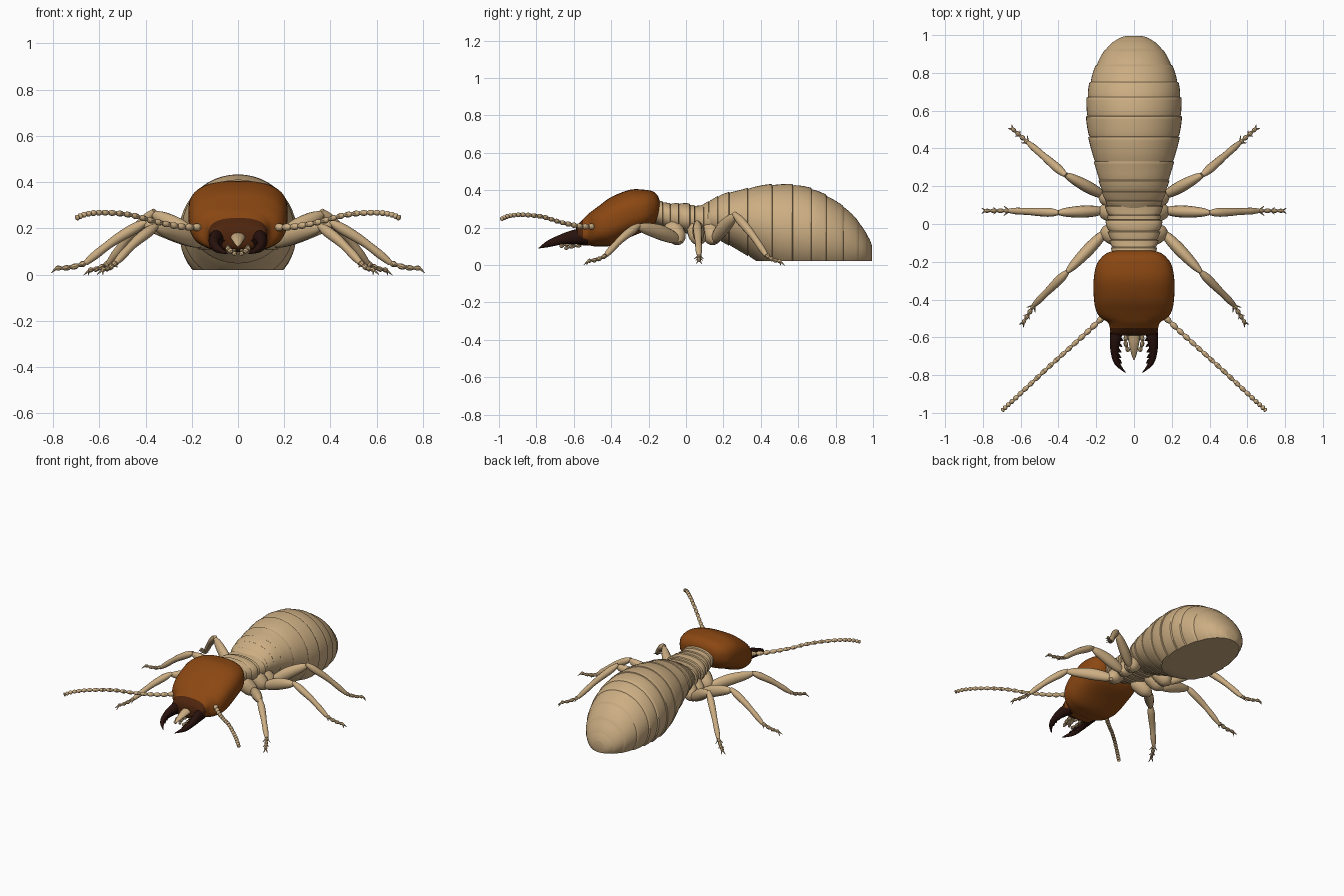
import bpy, bmesh, math
from mathutils import Vector

if "Cube" in bpy.data.objects:
    bpy.data.objects.remove(bpy.data.objects["Cube"])


def material(name, rgb):
    m = bpy.data.materials.new(name)
    m.diffuse_color = (*rgb, 1)
    m.use_nodes = True
    m.node_tree.nodes["Principled BSDF"].inputs["Base Color"].default_value = m.diffuse_color
    return m


TAN = material("pale tan", (0.60, 0.42, 0.225))
BROWN = material("orange brown", (0.26, 0.064, 0.006))
DARK = material("dark brown", (0.075, 0.018, 0.004))
BLACK = material("blackish brown", (0.022, 0.006, 0.004))


def finish(bm, name, mats, mirror=False, angle=35):
    bmesh.ops.recalc_face_normals(bm, faces=bm.faces[:])
    me = bpy.data.meshes.new(name)
    bm.to_mesh(me)
    bm.free()
    ob = bpy.data.objects.new(name, me)
    bpy.context.collection.objects.link(ob)
    for m in mats:
        me.materials.append(m)
    bpy.ops.object.select_all(action='DESELECT')
    ob.select_set(True)
    bpy.context.view_layer.objects.active = ob
    bpy.ops.object.shade_smooth_by_angle(angle=math.radians(angle))
    if mirror:
        ob.modifiers.new("mirror", 'MIRROR').use_mirror_merge = False
    return ob


def sample(keys, u):
    """Catmull-Rom point at u in 0..1 along a list of tuples."""
    n = len(keys) - 1
    f = min(max(u, 0), 1) * n
    i = min(int(f), n - 1)
    t = f - i
    a, b, c, d = (keys[min(max(j, 0), n)] for j in (i - 1, i, i + 1, i + 2))
    return tuple(0.5 * (2 * q + (r - p) * t + (2 * p - 5 * q + 4 * r - s) * t * t
                        + (3 * q - p - 3 * r + s) * t ** 3) for p, q, r, s in zip(a, b, c, d))


def at_y(keys, y):
    """Values (centre z, half width, half height) of a body profile at y."""
    lo, hi = 0.0, 1.0
    for _ in range(30):
        mid = (lo + hi) / 2
        lo, hi = (mid, hi) if sample(keys, mid)[0] < y else (lo, mid)
    return sample(keys, lo)[1:]


def bridge(bm, rings):
    n = len(rings[0])
    for a, b in zip(rings, rings[1:]):
        for i in range(n):
            bm.faces.new((a[i], a[(i + 1) % n], b[(i + 1) % n], b[i]))
    bm.faces.new(rings[0][::-1])
    bm.faces.new(rings[-1])


def body_ring(bm, y, zc, hw, hh, power=2.0, n=48):
    ring = []
    for i in range(n):
        a = 2 * math.pi * i / n
        c, s = math.cos(a), math.sin(a)
        ring.append(bm.verts.new((math.copysign(abs(c) ** (2 / power), c) * max(hw, 0.002), y,
                                  zc + math.copysign(abs(s) ** (2 / power), s) * max(hh, 0.002))))
    return ring


def plated(bm, keys, bounds, flare, power=2.0):
    """Body whose plates widen backwards and overlap the next plate."""
    rings = []
    for a, b in zip(bounds, bounds[1:]):
        for t in (0, 0.12, 0.35, 0.6, 0.85, 0.97, 1):
            zc, hw, hh = at_y(keys, a + (b - a) * t)
            s = 1 - flare + 1.5 * flare * t ** 0.6 - (flare * 0.4 if t == 1 else 0)
            rings.append(body_ring(bm, a + (b - a) * t + (0.002 if t == 0 else 0), zc, hw * s, hh * s, power))
    bridge(bm, rings)


def tube(bm, path, radius, steps=12, n=12, flat=1.0):
    """Round limb along a path; radius is a function of 0..1."""
    rings = []
    for k in range(steps + 1):
        u = k / steps
        p = Vector(sample(path, u))
        d = (Vector(sample(path, min(u + 0.02, 1))) - Vector(sample(path, max(u - 0.02, 0)))).normalized()
        side = d.cross(Vector((0, 0, 1))).normalized()
        up = side.cross(d)
        r = radius(u)
        rings.append([bm.verts.new(p + side * r * flat * math.cos(2 * math.pi * i / n)
                                   + up * r * math.sin(2 * math.pi * i / n)) for i in range(n)])
    bridge(bm, rings)


def by_list(*vals):
    return lambda u: max(sample([(v,) for v in vals], u)[0], 0.001)


def beads(count, r):
    return lambda u: r(u) * (0.5 + 0.5 * abs(math.sin(math.pi * u * count)))


def spike(bm, a, b, r):
    tube(bm, [tuple(a), tuple(b)], by_list(r, r * 0.7, 0.001), 4, 6)


# Abdomen, cut flat where it rests on the ground
bm = bmesh.new()
plated(bm, [(0.06, .25, .10, .055), (.12, .25, .15, .09), (.2, .25, .178, .13), (.3, .235, .203, .168),
            (.4, .215, .228, .21), (.5, .19, .247, .242), (.6, .18, .252, .247), (.7, .165, .245, .233),
            (.8, .14, .218, .203), (.88, .115, .18, .165), (.94, .09, .137, .117), (.98, .07, .085, .07),
            (.995, .06, .045, .04)],
       [.06, .12, .17, .23, .33, .46, .57, .67, .75, .84, .92, .965, .995], 0.022)
bmesh.ops.bisect_plane(bm, geom=bm.verts[:] + bm.edges[:] + bm.faces[:],
                       plane_co=(0, 0, .02), plane_no=(0, 0, -1), clear_outer=True)
bmesh.ops.holes_fill(bm, edges=[e for e in bm.edges if e.is_boundary], sides=0)
finish(bm, "abdomen", [TAN])

# Thorax plates and neck
bm = bmesh.new()
plated(bm, [(-.18, .29, .11, .065), (-.1, .262, .125, .07), (-.05, .255, .135, .075), (0, .25, .148, .08),
            (.04, .245, .14, .075), (.09, .24, .15, .078), (.15, .245, .15, .085)],
       [-.18, -.125, -.085, -.04, .02, .045, .095, .15], 0.06, 2.3)
finish(bm, "thorax", [TAN])

# Head capsule, darker at the mouth edge
bm = bmesh.new()
head = [(-.59, .158, .09, .03), (-.58, .163, .122, .052), (-.55, .175, .128, .07), (-.52, .19, .14, .085),
        (-.495, .197, .178, .097), (-.46, .21, .2, .11), (-.4, .233, .212, .13), (-.3, .275, .214, .127),
        (-.22, .292, .2, .11), (-.175, .302, .17, .09), (-.15, .308, .135, .06), (-.14, .31, .09, .03)]
bridge(bm, [body_ring(bm, *sample(head, k / 44), 2.6) for k in range(45)])
for f in bm.faces:
    f.material_index = 1 if f.calc_center_median().y < -.553 else 0
finish(bm, "head", [BROWN, DARK])

# Mandibles with inner teeth
bm = bmesh.new()
jaw = [(.085, -.53, .155), (.097, -.6, .15), (.103, -.67, .135), (.09, -.735, .113), (.045, -.787, .09)]
tube(bm, jaw, by_list(.046, .038, .027, .018, .002), 20, 14, 0.8)
for u in (.25, .36, .47, .58, .69):
    p = Vector(sample(jaw, u))
    spike(bm, p + Vector((-.008, 0, 0)), p + Vector((-.047 + .022 * u, -.018, -.004)), .014)
finish(bm, "mandibles", [BLACK], True)

# Upper lip
bm = bmesh.new()
tube(bm, [(0, -.56, .165), (0, -.64, .15), (0, -.72, .122)], by_list(.022, .02, .013, .002), 12, 12, 1.5)
finish(bm, "upper_lip", [TAN])

# Mouth palps
bm = bmesh.new()
tube(bm, [(.03, -.56, .12), (.045, -.62, .115), (.03, -.675, .1)], beads(4, lambda u: .012), 24, 8)
tube(bm, [(.015, -.56, .105), (.022, -.61, .098), (.012, -.65, .088)], beads(3, lambda u: .01), 18, 8)
finish(bm, "palps", [TAN], True)

# Beaded antennae
bm = bmesh.new()
tube(bm, [(.14, -.47, .205), (.24, -.565, .207), (.35, -.665, .227), (.46, -.765, .257), (.57, -.868, .268),
          (.65, -.943, .263), (.70, -.988, .245)], beads(20, lambda u: .018 - .005 * min(u * 3, 1)), 160, 10)
tube(bm, [(.135, -.465, .205), (.165, -.495, .205)], by_list(.025, .025, .018), 6, 12)
finish(bm, "antennae", [TAN], True)

# Legs: base, hip, knee, ankle, toe
LEGS = {
    "front_legs": [(.06, -.08, .22), (.15, -.04, .135), (.36, -.26, .205), (.53, -.43, .05), (.588, -.525, .022)],
    "middle_legs": [(.07, .05, .22), (.16, .07, .135), (.41, .06, .22), (.66, .07, .05), (.79, .07, .028)],
    "rear_legs": [(.08, .12, .21), (.16, .15, .135), (.37, .265, .265), (.56, .43, .05), (.645, .505, .02)],
}
for name, pts in LEGS.items():
    base, hip, knee, ankle, toe = (Vector(p) for p in pts)
    bm = bmesh.new()
    out = (toe - ankle).normalized()
    side = out.cross(Vector((0, 0, 1))).normalized()
    tube(bm, [base, hip + (hip - base) * .2], by_list(.03, .05, .052, .042, .012), 12, 14)
    bow = (hip + knee) / 2 + Vector((0, 0, .008))
    tube(bm, [hip, bow, knee], by_list(.02, .034, .04, .037, .028, .012), 16, 14, 0.8)
    shin = (knee + ankle) / 2 + Vector((0, 0, .012))
    tube(bm, [knee - (ankle - knee) * .05, shin, ankle], by_list(.012, .023, .022, .018, .018, .012), 16, 12)
    tube(bm, [ankle, (ankle + toe) / 2 - Vector((0, 0, .008)), toe], beads(4, lambda u: .014 - .003 * u), 32, 8)
    for s in (-1, 1):
        # Shin spurs, foot spurs and claws
        spike(bm, ankle, ankle + out * .03 + side * s * .026 - Vector((0, 0, .012)), .006)
        mid = ankle.lerp(toe, .5)
        spike(bm, mid, mid + out * .02 + side * s * .02 - Vector((0, 0, .012)), .004)
        spike(bm, toe - out * .005, toe + out * .018 + side * s * .015 - Vector((0, 0, .018)), .006)
    finish(bm, name, [TAN], True)
